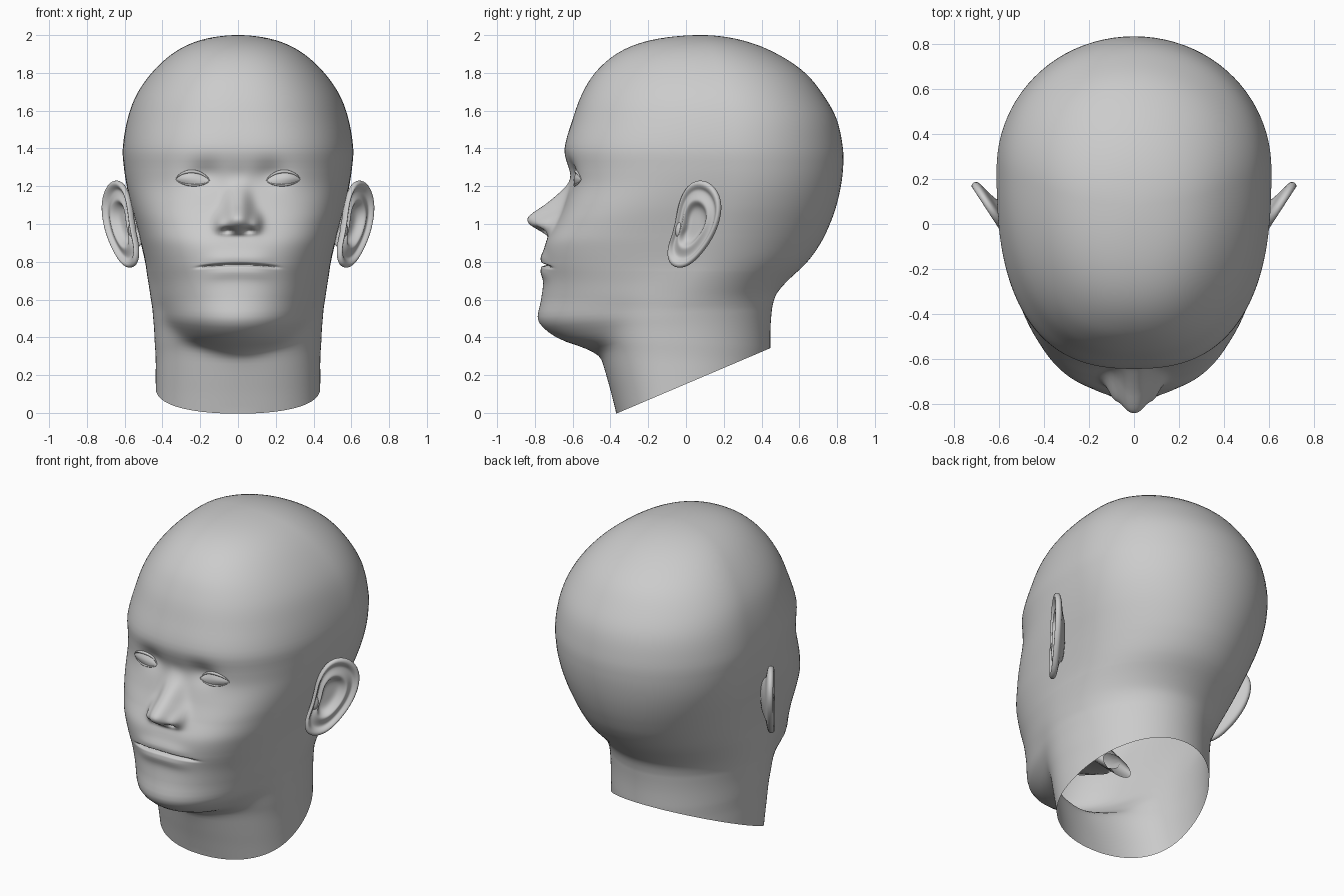
import bpy, bmesh, math
from mathutils import Vector
from mathutils.bvhtree import BVHTree

if "Cube" in bpy.data.objects:
    bpy.data.objects.remove(bpy.data.objects["Cube"])

clay = bpy.data.materials.new("grey_clay")
clay.use_nodes = True
clay.diffuse_color = (0.6, 0.6, 0.6, 1)
clay.node_tree.nodes["Principled BSDF"].inputs["Base Color"].default_value = (0.6, 0.6, 0.6, 1)


def finish(bm, name, recalc=True, angle=60, subsurf=0):
    if recalc:
        bmesh.ops.recalc_face_normals(bm, faces=bm.faces)
    mesh = bpy.data.meshes.new(name)
    bm.to_mesh(mesh)
    bm.free()
    obj = bpy.data.objects.new(name, mesh)
    bpy.context.collection.objects.link(obj)
    mesh.materials.append(clay)
    if subsurf:
        obj.modifiers.new("smooth", 'SUBSURF').levels = subsurf
        obj.modifiers["smooth"].render_levels = subsurf
    bpy.ops.object.select_all(action='DESELECT')
    obj.select_set(True)
    bpy.context.view_layer.objects.active = obj
    bpy.ops.object.shade_smooth_by_angle(angle=math.radians(angle))


def loft(bm, rings, closed=True):
    rows = [[bm.verts.new(p) for p in ring] for ring in rings]
    n = len(rows[0])
    for a, b in zip(rows, rows[1:]):
        for i in range(n if closed else n - 1):
            j = (i + 1) % n
            bm.faces.new((a[i], a[j], b[j], b[i]))
    return rows


def spline(table, key, col):
    """Smooth value of one column at a key."""
    last = len(table) - 1
    if key <= table[0][0]:
        return table[0][col]
    if key >= table[last][0]:
        return table[last][col]
    i = next(k for k in range(last) if table[k + 1][0] >= key)

    def slope(k):
        a, b = table[max(k - 1, 0)], table[min(k + 1, last)]
        return (b[col] - a[col]) / (b[0] - a[0])
    h = table[i + 1][0] - table[i][0]
    t = (key - table[i][0]) / h
    p, q = table[i][col], table[i + 1][col]
    return ((2*t**3 - 3*t*t + 1) * p + (t**3 - 2*t*t + t) * h * slope(i)
            + (3*t*t - 2*t**3) * q + (t**3 - t*t) * h * slope(i + 1))


# Skull sections: key, front y, back y, half width (key is height, then arc length over the crown)
BROW, DOME = 1.3, .7
TOP = BROW + DOME * math.pi / 2
SKULL = [(0, -.15, .1, .1), (.27, -.33, .12, .12), (.33, -.48, .18, .2), (.36, -.57, .2, .26),
         (.39, -.66, .22, .3), (.45, -.75, .26, .35), (.5, -.782, .3, .385), (.6, -.765, .42, .43),
         (.7, -.753, .53, .46), (.8, -.755, .64, .487), (.9, -.742, .713, .514), (1, -.69, .762, .54),
         (1.1, -.645, .797, .567), (1.2, -.62, .82, .589), (1.3, -.63, .832, .604),
         (1.4, -.643, .831, .61), (1.56, -.6, .798, .585), (1.7, -.555, .73, .54),
         (1.86, -.48, .628, .455), (2.05, -.345, .455, .328), (2.21, -.18, .29, .195), (TOP, .08, .08, 0)]
# How square the front of each skull section is
FULLNESS = [(.35, 2), (.6, 2.15), (.85, 2.7), (1.05, 3.1), (1.3, 2.65), (1.6, 2.4), (TOP, 2.15)]
NECK = [(0, -.36, .425, .43), (.1, -.383, .43, .43), (.2, -.408, .435, .43), (.3, -.43, .438, .43),
        (.45, -.45, .44, .433), (.62, -.46, .455, .443), (.75, -.4, .46, .43), (1, -.3, .35, .3)]
NOSE = [(.9, 0, .085), (.935, .008, .09), (.955, .045, .095), (.975, .09, .095), (1.0, .14, .09),
        (1.03, .163, .082), (1.06, .148, .076), (1.1, .105, .068), (1.15, .06, .062), (1.2, .025, .06),
        (1.27, .005, .065), (1.33, 0, .065)]
AXIS = .08


def radius(table, key, theta, share, square):
    """Distance from the axis to an egg-shaped section."""
    front, back, width = (spline(table, key, c) for c in (1, 2, 3))
    mid = front + share * (back - front)
    sx, sy = abs(math.sin(theta)) / width, -math.cos(theta)
    lo, hi = 0, 1.2
    for _ in range(22):
        r = (lo + hi) / 2
        y = AXIS + r * sy - mid
        power, depth = (square, mid - front) if y < 0 else (2.02, back - mid)
        if (r * sx) ** power + (abs(y) / depth) ** power < 1:
            lo = r
        else:
            hi = r
    return lo


def bump(x, z, cx, cz, sx, sz):
    return math.exp(-((abs(x) - cx) / sx) ** 2 - ((z - cz) / sz) ** 2)


def face_relief(x, z):
    """How far the features stand out from the plain skull."""
    d = 0
    if NOSE[0][0] < z < NOSE[-1][0]:
        d += spline(NOSE, z, 1) * math.exp(-abs(x / spline(NOSE, z, 2)) ** 2.5)
    d += .04 * bump(x, z, .095, 1.005, .03, .045)        # nostril wings
    d -= .045 * bump(x, z, .055, .965, .024, .013)       # nostrils
    d -= .018 * bump(x, z, 0, 1.25, .07, .06)            # bridge of the nose
    d -= .036 * bump(x, z, .17, 1.265, .09, .065)        # eye sockets
    line = .785 - .35 * x * x
    fade = math.exp(-(x / .16) ** 4)
    d += fade * .014 * math.exp(-((z - line - .035) / .035) ** 2)
    d += fade * .014 * math.exp(-((z - line + .04) / .035) ** 2)
    d -= math.exp(-(x / .2) ** 8) * .028 * math.exp(-((z - line) / .007) ** 2)
    return d


def head_point(key, theta):
    y, z = -.36 * math.cos(theta), key
    square = spline(FULLNESS, key, 1)
    for _ in range(4 if key < .6 else 1):
        if key < .6:                                     # slanted neck opening
            low = (y + .36) * .425
            z = low + key / .6 * (.6 - low)
        r = radius(SKULL, z, theta, .6, square)
        if z < .95:                                      # blend of jaw and neck
            n = radius(NECK, z, theta, .42, 2.3)
            soft = .0025 * min(1, (.95 - z) / .2) + .006 * max(0, min(1, (.55 - z) / .2))
            r = (r + n + math.sqrt((r - n) ** 2 + soft)) / 2
        y = AXIS - r * math.cos(theta)
    x = r * math.sin(theta)
    if key > BROW:
        z = BROW + DOME * math.sin((key - BROW) / DOME)
    if math.cos(theta) > 0:
        y -= face_relief(x, z)
    return Vector((x, y, z))


# Head and neck
SEG = 160
turns = [2 * math.pi * i / SEG for i in range(SEG)]
turns = [u - .55 * math.sin(u) for u in turns]           # finer at the face
keys = []
for lo, hi, count in ((0, .6, 26), (.6, .74, 10), (.74, .83, 24), (.83, .92, 8),
                      (.92, 1.06, 18), (1.06, BROW, 18), (BROW, TOP, 34)):
    keys += [lo + (hi - lo) * i / count for i in range(count)]
bm = bmesh.new()
rows = loft(bm, [[head_point(k, t) for t in turns] for k in keys])
crown = bm.verts.new((0, AXIS, 2))
for i in range(SEG):
    bm.faces.new((rows[-1][i], rows[-1][(i + 1) % SEG], crown))
bm.normal_update()
skin = BVHTree.FromBMesh(bm)
finish(bm, "head", angle=80)


def on_face(x, z, lift=0):
    hit = skin.ray_cast(Vector((x, -2, z)), Vector((0, 1, 0)))[0]
    return Vector((x, hit.y - lift, z))


def tube(name, points, thickness):
    curve = bpy.data.curves.new(name, 'CURVE')
    curve.dimensions = '3D'
    curve.bevel_depth = thickness
    curve.bevel_resolution = 3
    line = curve.splines.new('POLY')
    line.points.add(len(points) - 1)
    for i, (p, co) in enumerate(zip(line.points, points)):
        p.co = (*co, 1)
        p.radius = .25 + .75 * math.sin(math.pi * i / (len(points) - 1))
    curve.materials.append(clay)
    obj = bpy.data.objects.new(name, curve)
    bpy.context.collection.objects.link(obj)


# Eyes: a domed almond between two lids
def eye(side, label):
    def edge(u, height):
        return side * (.24 + .09 * u), 1.232 + .004 * u + height * (1 - u * u) ** .75
    steps = [-1 + i / 10 for i in range(21)]
    bm = bmesh.new()
    rings = []
    for j in range(9):
        row = []
        for u in steps:
            (x, top), (_, bottom) = edge(u, .042), edge(u, -.024)
            v = j / 8
            row.append(on_face(x, bottom + (top - bottom) * v,
                               .002 + .014 * (1 - u * u) * math.sin(math.pi * v)))
        rings.append(row)
    loft(bm, rings, closed=False)
    bmesh.ops.remove_doubles(bm, verts=bm.verts, dist=.0005)
    if side < 0:
        bmesh.ops.reverse_faces(bm, faces=bm.faces)
    finish(bm, label + "_eye", recalc=False)
    tube(label + "_upper_lid", [on_face(*edge(u, .046), .002) for u in steps], .009)
    tube(label + "_lower_lid", [on_face(*edge(u, -.027), .001) for u in steps], .006)


# Ears: outline scaled through a run of folds, the last ones sinking into the head
OUTLINE = [(.07, 1.238), (.14, 1.215), (.19, 1.13), (.18, 1.02), (.137, .92), (.08, .84), (.02, .78),
           (-.04, .762), (-.092, .79), (-.098, .87), (-.065, .95), (-.045, 1.05), (-.03, 1.13), (.012, 1.208)]
FOLDS = [(.1, -.035), (.36, -.035), (.46, -.005), (.54, .014), (.64, .004), (.78, -.006), (.84, .008),
         (.92, .02), (1, .012), (1.01, -.008), (.94, -.02), (.78, -.026), (.58, -.04), (.45, -.12)]


def ear(side, label):
    bm = bmesh.new()
    rings = []
    for scale, lift in FOLDS:
        ring = []
        for y, z in OUTLINE:
            y, z = .035 + (y - .035) * scale, 1.0 + (z - 1.0) * scale
            x = .535 + .65 * (y + .09)
            sink = min(0, lift + .03)
            ring.append((side * (x + .84 * lift), y - .54 * lift + 1.1 * sink, z))
        rings.append(ring)
    rows = loft(bm, rings)
    bm.faces.new(rows[0])
    bm.faces.new(rows[-1])
    finish(bm, label + "_ear", angle=180, subsurf=2)
    bm = bmesh.new()
    bmesh.ops.create_uvsphere(bm, u_segments=16, v_segments=10, radius=.03)
    for v in bm.verts:
        v.co = (side * (.56 + v.co.x * .7), -.035 + v.co.y * .8, .97 + v.co.z * 1.5)
    finish(bm, label + "_ear_tragus")


for side, label in ((1, "left"), (-1, "right")):
    eye(side, label)
    ear(side, label)

# Mouth lining and throat inside the head
bm = bmesh.new()
loft(bm, [[(w * math.cos(a), y - .3 * h * math.sin(a), z + h * math.sin(a))
           for a in (2 * math.pi * i / 24 for i in range(24))]
          for y, z, w, h in ((-.68, .78, .15, .01), (-.62, .72, .19, .12), (-.45, .67, .21, .14),
                             (-.3, .6, .14, .1), (-.15, .45, .1, .08))])
finish(bm, "mouth_lining")
